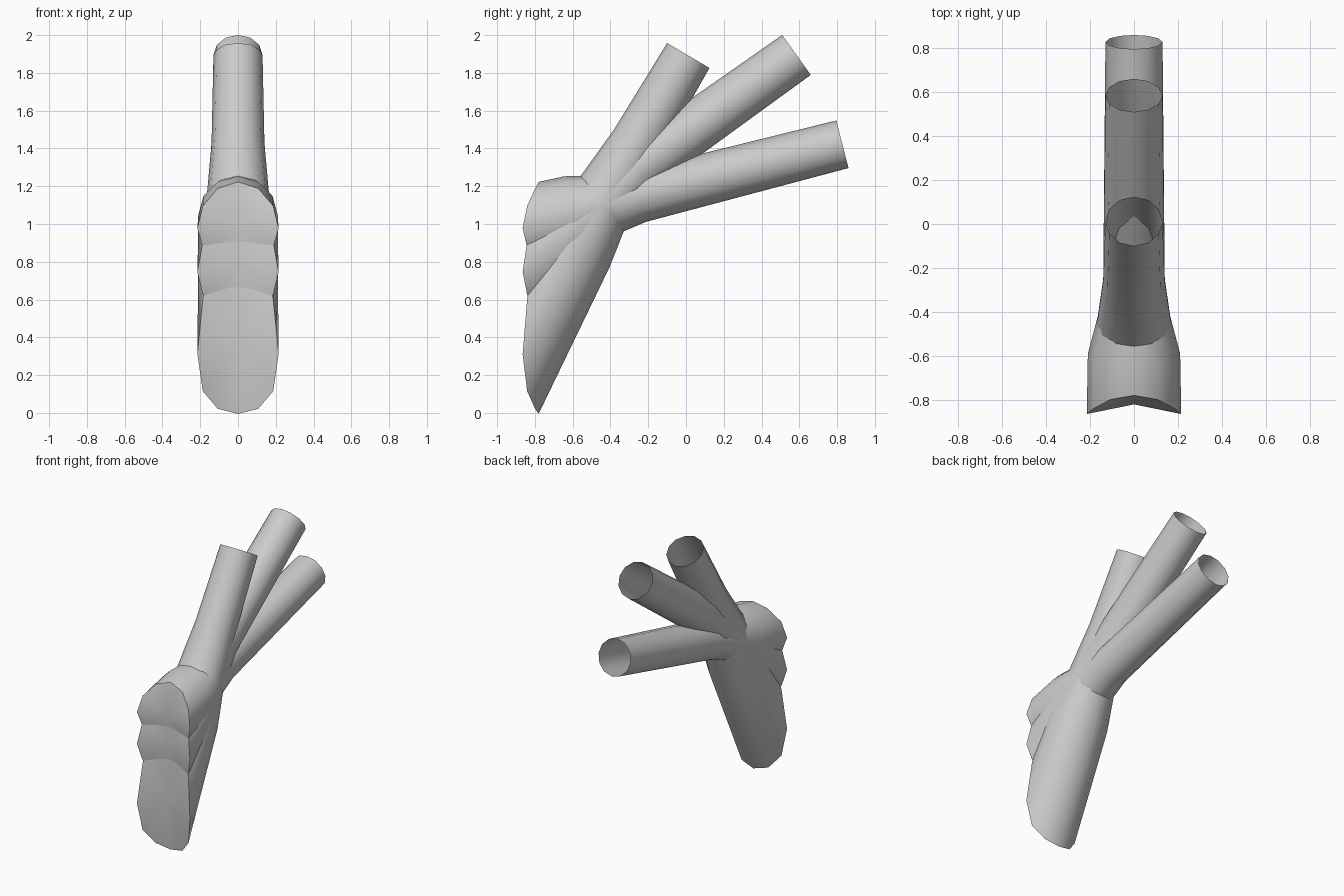
import bpy, bmesh, math
from mathutils import Vector

if "Cube" in bpy.data.objects:
    bpy.data.objects.remove(bpy.data.objects["Cube"])

SIDES = 12
RADII = [0.215, 0.21, 0.165, 0.14, 0.13]
TRUNK_R, TRUNK_Y = 0.315, -1.095      # imaginary upright trunk the branches fit against

grey = bpy.data.materials.new("plain grey")
grey.diffuse_color = (0.6, 0.6, 0.6, 1)
grey.use_nodes = True
grey.node_tree.nodes["Principled BSDF"].inputs["Base Color"].default_value = grey.diffuse_color

# centre lines (y, z) from the trunk end to the open tip
PATHS = {
    "steep_branch":   [(-0.86, 0.32), (-0.59, 0.87), (-0.43, 1.15), (-0.26, 1.43), (0.012, 1.892)],
    "middle_branch":  [(-0.86, 0.75), (-0.59, 0.98), (-0.42, 1.13), (-0.25, 1.30), (0.585, 1.895)],
    "shallow_branch": [(-0.86, 0.98), (-0.59, 1.05), (-0.42, 1.10), (-0.25, 1.146), (0.828, 1.422)],
}


def make_branch(name, path):
    pts = [Vector((0, y, z)) for y, z in path]
    bm = bmesh.new()
    rings = []
    for i, p in enumerate(pts):
        before = (p - pts[i - 1]).normalized() if i else Vector()
        after = (pts[i + 1] - p).normalized() if i + 1 < len(pts) else Vector()
        axis = (before + after).normalized()
        side = Vector((0, axis.z, -axis.y))
        ring = []
        for k in range(SIDES):
            a = 2 * math.pi * k / SIDES
            co = p + RADII[i] * (Vector((math.sin(a), 0, 0)) + side * math.cos(a))
            if i == 0:
                # slide the first ring along the branch onto the trunk surface
                y = TRUNK_Y + math.sqrt(TRUNK_R ** 2 - co.x ** 2)
                co += axis * ((y - co.y) / axis.y)
            ring.append(bm.verts.new(co))
        rings.append(ring)

    # tube wall, left open at the tip
    for r0, r1 in zip(rings, rings[1:]):
        for k in range(SIDES):
            n = (k + 1) % SIDES
            bm.faces.new((r0[k], r0[n], r1[n], r1[k]))

    # fanned cap at the trunk end
    base = rings[0]
    centre = bm.verts.new(sum((v.co for v in base), Vector()) / SIDES)
    for k in range(SIDES):
        bm.faces.new((base[(k + 1) % SIDES], base[k], centre))

    bmesh.ops.recalc_face_normals(bm, faces=bm.faces)
    rim = set(base)
    for f in bm.faces:
        f.smooth = True
    for e in bm.edges:
        e.smooth = not (e.verts[0] in rim and e.verts[1] in rim)

    mesh = bpy.data.meshes.new(name)
    bm.to_mesh(mesh)
    bm.free()
    mesh.materials.append(grey)
    bpy.context.collection.objects.link(bpy.data.objects.new(name, mesh))


for name, path in PATHS.items():
    make_branch(name, path)
